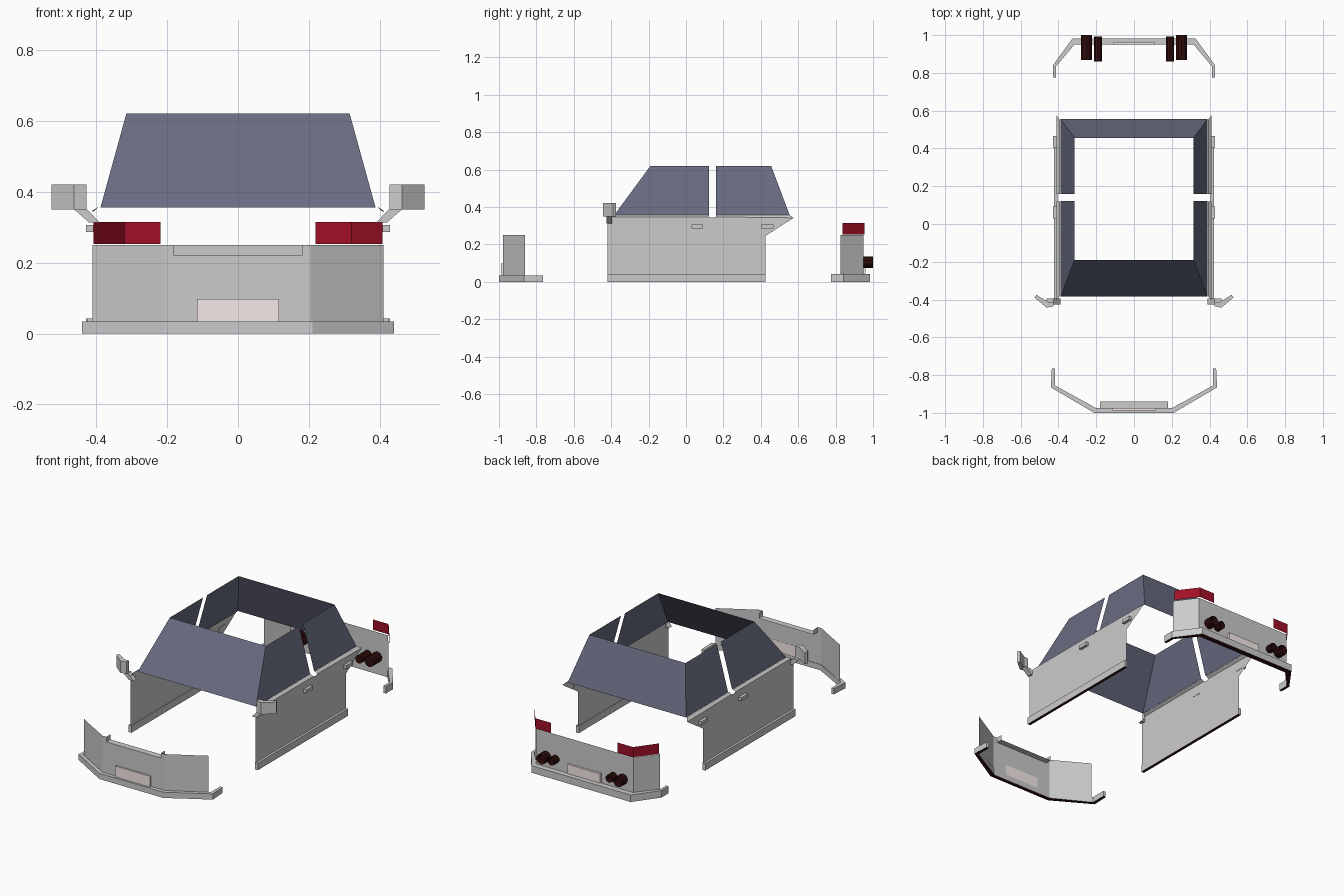
import bpy, bmesh, math
from mathutils import Matrix, Vector

if "Cube" in bpy.data.objects:
    bpy.data.objects.remove(bpy.data.objects["Cube"])


def material(name, rgb):
    m = bpy.data.materials.new(name)
    m.diffuse_color = (*rgb, 1)
    m.use_nodes = True
    m.node_tree.nodes["Principled BSDF"].inputs["Base Color"].default_value = m.diffuse_color
    return m


GLASS = material("tinted_glass", (0.14, 0.15, 0.22))
RED = material("lamp_red", (0.35, 0.005, 0.02))
WHITE = material("plate_white", (0.93, 0.82, 0.82))
DARK = material("dark_metal", (0.03, 0.004, 0.004))


def finish(name, bm, mat=None, mirror=False, dark_under=False):
    me = bpy.data.meshes.new(name)
    if dark_under:
        bm.normal_update()
        for f in bm.faces:
            f.material_index = int(f.normal.z < -0.5)
    bm.to_mesh(me)
    bm.free()
    ob = bpy.data.objects.new(name, me)
    bpy.context.collection.objects.link(ob)
    if mat or dark_under:
        me.materials.append(mat)
    if dark_under:
        me.materials.append(DARK)
    if mirror:
        ob.modifiers.new("mirror", 'MIRROR').use_mirror_merge = False
    return ob


def sheet(name, polys, mat=None, mirror=False):
    """Open panel made of flat polygons."""
    bm = bmesh.new()
    for p in polys:
        bm.faces.new([bm.verts.new(v) for v in p])
    bmesh.ops.remove_doubles(bm, verts=bm.verts, dist=1e-5)
    return finish(name, bm, mat, mirror)


def wall(path, z0, z1):
    """Vertical quads standing on a plan path."""
    return [[(*a, z0), (*b, z0), (*b, z1), (*a, z1)] for a, b in zip(path, path[1:])]


def prism(name, outline, axis, a, b, mat=None, mirror=False, dark_under=False):
    """Closed solid: outline extruded along axis from a to b."""
    def place(p, t):
        return (p[0], p[1], t) if axis == 'z' else (p[0], t, p[1])
    bm = bmesh.new()
    lo = [bm.verts.new(place(p, a)) for p in outline]
    hi = [bm.verts.new(place(p, b)) for p in outline]
    bm.faces.new(lo)
    bm.faces.new(hi)
    n = len(outline)
    for i in range(n):
        j = (i + 1) % n
        bm.faces.new((lo[i], lo[j], hi[j], hi[i]))
    bmesh.ops.recalc_face_normals(bm, faces=bm.faces)
    return finish(name, bm, mat, mirror, dark_under)


def box(name, x, y, z, **kw):
    return prism(name, [(x[0], y[0]), (x[1], y[0]), (x[1], y[1]), (x[0], y[1])], 'z', *z, **kw)


def both(half):
    """Complete a right-hand path (outer end first) with its mirror image."""
    return half + [(-x, y) for x, y in reversed(half)]


# Front bumper skin, with a shallow recess in its top edge
fy = -0.978
end = wall([(0.18, fy), (0.205, fy), (0.41, -0.86)], 0.03, 0.25)
tab = [[(0.18, fy, 0.22), (0.18, fy, 0.25), (0.18, -0.94, 0.25), (0.18, -0.94, 0.22)]]
sheet("front_bumper_end", end + tab, mirror=True)
sheet("front_bumper_centre", wall([(-0.18, fy), (0.18, fy)], 0.03, 0.22)
      + [[(-0.18, fy, 0.22), (0.18, fy, 0.22), (0.18, -0.94, 0.22), (-0.18, -0.94, 0.22)]])

# Front lip
prism("front_lip", both([(0.435, -0.765), (0.44, -0.865), (0.21, -1.0)])
      + both([(0.418, -0.765), (0.418, -0.855), (0.20, -0.975)])[::-1],
      'z', 0, 0.034, dark_under=True)
box("front_plate", (-0.115, 0.115), (-0.988, -0.977), (0.034, 0.098), mat=WHITE)

# Rear bumper skin, lip and plate
sheet("rear_bumper", wall(both([(0.41, 0.827), (0.32, 0.948)]), 0.035, 0.25))
prism("rear_lip", both([(0.428, 0.775), (0.428, 0.842), (0.325, 0.983)])
      + both([(0.412, 0.775), (0.412, 0.835), (0.315, 0.95)])[::-1],
      'z', 0, 0.042, dark_under=True)
box("rear_plate", (-0.108, 0.108), (0.947, 0.96), (0.045, 0.1), mat=WHITE)

# Tail lights wrap round the rear corners
sheet("tail_light", wall([(0.408, 0.837), (0.32, 0.955), (0.218, 0.955)], 0.253, 0.314),
      RED, mirror=True)

# Twin exhaust pipes with recessed ends
for label, x, r, y0, y1 in (("outer", 0.252, 0.03, 0.868, 1.0),
                            ("inner", 0.19, 0.023, 0.86, 0.993)):
    bm = bmesh.new()
    bmesh.ops.create_cone(bm, cap_ends=True, segments=10, radius1=r, radius2=r, depth=y1 - y0,
                          matrix=Matrix.Translation((x, (y0 + y1) / 2, 0.105))
                          @ Matrix.Rotation(-math.pi / 2, 4, 'X'))
    bm.normal_update()
    cap = [f for f in bm.faces if f.normal.y > 0.9]
    bmesh.ops.inset_region(bm, faces=cap, thickness=r * 0.25)
    bmesh.ops.translate(bm, verts=cap[0].verts, vec=Vector((0, -0.03, 0)))
    finish("exhaust_" + label, bm, DARK, mirror=True)

# Side panels: flat door skin plus an inward shoulder under the windows
X, XT = 0.41, 0.393
skin = [(-0.42, 0), (0.425, 0), (0.425, 0.245), (0.575, 0.342), (0.16, 0.347),
        (0.14, 0.342), (0.12, 0.347), (-0.40, 0.347), (-0.42, 0.33)]
shoulders = [[(X, a, 0.347), (X, b, zb), (XT, c, 0.358), (XT, d, 0.358)]
             for a, b, zb, c, d in ((-0.40, 0.12, 0.347, 0.12, -0.385),
                                    (0.16, 0.575, 0.342, 0.552, 0.16))]
sheet("side_panel", [[(X, y, z) for y, z in skin]] + shoulders, mirror=True)
box("side_sill", (0.406, 0.424), (-0.42, 0.425), (0, 0.042), mirror=True, dark_under=True)

# Door handles
for label, y in (("front", 0.03), ("rear", 0.405)):
    box(label + "_door_handle", (0.408, 0.428), (y, y + 0.062), (0.286, 0.306), mirror=True)

# Wing mirrors: folded housing on a slanted arm
prism("mirror_housing", [(0.427, -0.435), (0.462, -0.443), (0.526, -0.39), (0.517, -0.375),
                         (0.455, -0.412), (0.427, -0.412)], 'z', 0.35, 0.42, mirror=True)
prism("mirror_arm", [(0.425, 0.35), (0.462, 0.35), (0.42, 0.313), (0.39, 0.313)],
      'y', -0.425, -0.395, mirror=True)

# Window glass, leaning in towards the open roof
bx, bz, tx, tz = 0.388, 0.355, 0.315, 0.62
fb, ft, rb, rt = -0.385, -0.19, 0.555, 0.455
sheet("windscreen", [[(-bx, fb, bz), (bx, fb, bz), (tx, ft, tz), (-tx, ft, tz)]], GLASS)
sheet("rear_window", [[(bx, rb, bz), (-bx, rb, bz), (-tx, rt, tz), (tx, rt, tz)]], GLASS)
for label, b0, b1, t0, t1 in (("front", fb, 0.122, ft, 0.122), ("rear", 0.16, rb, 0.16, rt)):
    sheet(label + "_side_window",
          [[(bx, b0, bz), (bx, b1, bz), (tx, t1, tz), (tx, t0, tz)]], GLASS, mirror=True)
